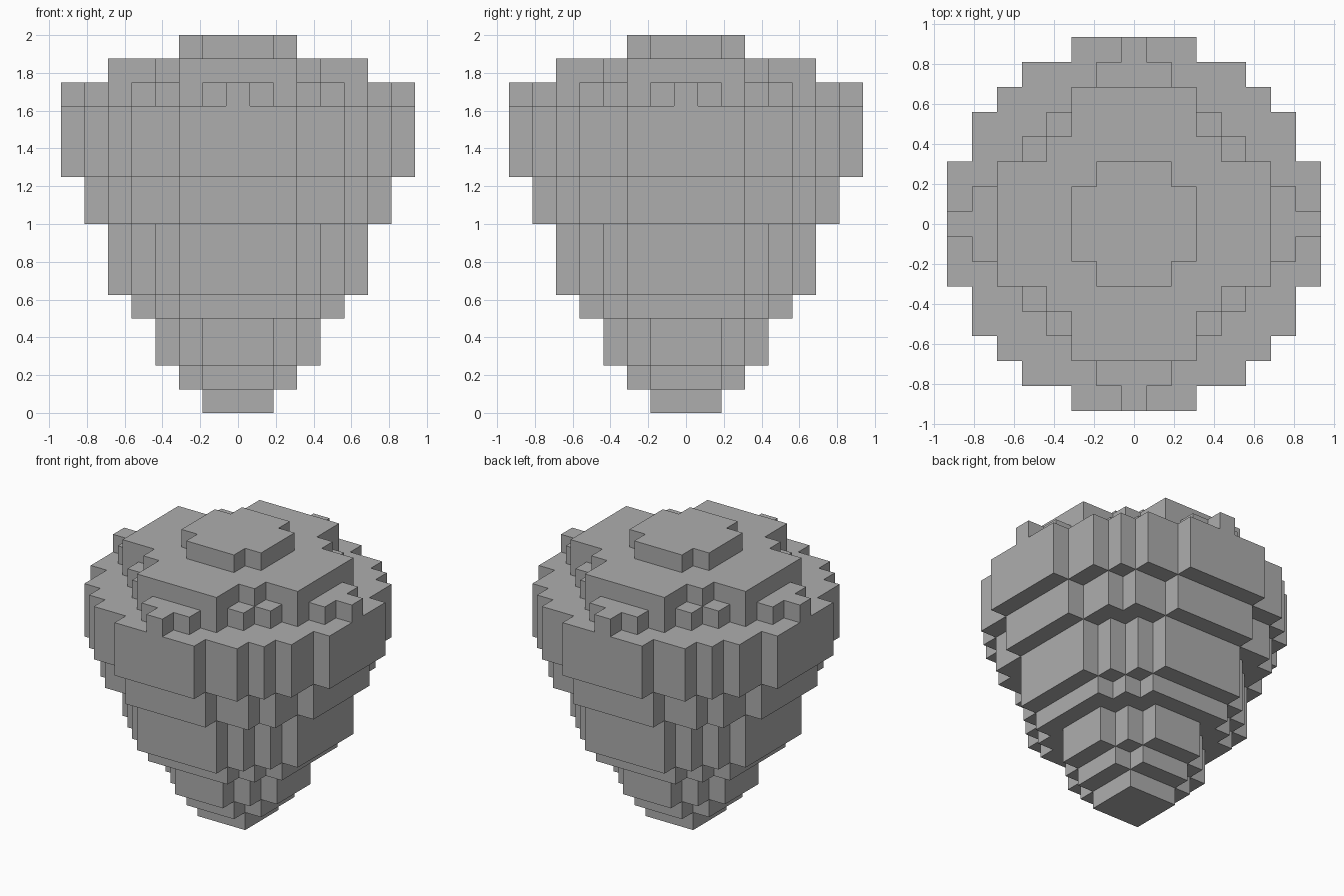
import bpy
import bmesh

UNIT = 0.125  # edge of one block

cube = bpy.data.objects.get("Cube")
if cube:
    bpy.data.objects.remove(cube)

grey = bpy.data.materials.new("plain grey")
grey.use_nodes = True
colour = (0.42, 0.42, 0.42, 1)
grey.diffuse_color = colour
grey.node_tree.nodes["Principled BSDF"].inputs["Base Color"].default_value = colour


def turn(p, quarters):
    """Rotate a point clockwise by quarter turns."""
    x, y = p
    for _ in range(quarters):
        x, y = y, -x
    return x, y


def prism(name, outline, bottom, top):
    """Extrude an outline, given in blocks, between two block heights."""
    bm = bmesh.new()
    base = bm.faces.new([bm.verts.new((x * UNIT, y * UNIT, bottom * UNIT)) for x, y in outline])
    grown = bmesh.ops.extrude_face_region(bm, geom=[base], use_keep_orig=True)
    raised = [g for g in grown["geom"] if isinstance(g, bmesh.types.BMVert)]
    bmesh.ops.translate(bm, verts=raised, vec=(0, 0, (top - bottom) * UNIT))
    bmesh.ops.recalc_face_normals(bm, faces=bm.faces)
    mesh = bpy.data.meshes.new(name)
    bm.to_mesh(mesh)
    bm.free()
    mesh.materials.append(grey)
    obj = bpy.data.objects.new(name, mesh)
    bpy.context.collection.objects.link(obj)


def disc_rows(n):
    """Half-width of each block row of a round layer, centre row first."""
    return [int(((n + 0.5) ** 2 - r * r) ** 0.5) for r in range(n + 1)]


def stepped_outline(rows):
    """Staircase outline with four-fold symmetry."""
    n = len(rows) - 1
    corner = [(rows[n] + 0.5, n + 0.5)]
    for r in range(n - 1, -1, -1):
        if rows[r] != rows[r + 1]:
            corner += [(rows[r + 1] + 0.5, r + 0.5), (rows[r] + 0.5, r + 0.5)]
    return [turn(p, q) for q in range(4) for p in corner]


# Round stacked tiers: name, radius in blocks, bottom and top layer
TIERS = [
    ("bottom_tip", 1, 0, 1),
    ("tip_tier", 2, 1, 2),
    ("lower_tier", 3, 2, 4),
    ("lower_ledge", 4, 4, 5),
    ("middle_tier", 5, 5, 8),
    ("upper_tier", 6, 8, 10),
    ("wide_rim", 7, 10, 13),
    ("top_cap", 2, 15, 16),
]
for name, radius, bottom, top in TIERS:
    prism(name, stepped_outline(disc_rows(radius)), bottom, top)

# Crown with deeper notched corners
prism("crown", stepped_outline([5, 5, 5, 3, 2, 2]), 13, 15)

# Raised lumps on the rim, repeated on each side and corner
side_lump = [(-1.5, 5.5), (1.5, 5.5), (1.5, 6.5), (0.5, 6.5),
             (0.5, 7.5), (-0.5, 7.5), (-0.5, 6.5), (-1.5, 6.5)]
corner_lump = [(2.5, 2.5), (4.5, 2.5), (4.5, 3.5), (3.5, 3.5), (3.5, 4.5), (2.5, 4.5)]
for q, side in enumerate(("back", "left", "front", "right")):
    prism(side + "_rim_lump", [turn(p, q) for p in side_lump], 13, 14)
for q, corner in enumerate(("back_left", "front_left", "front_right", "back_right")):
    prism(corner + "_corner_lump", [turn(p, q) for p in corner_lump], 13, 14)
